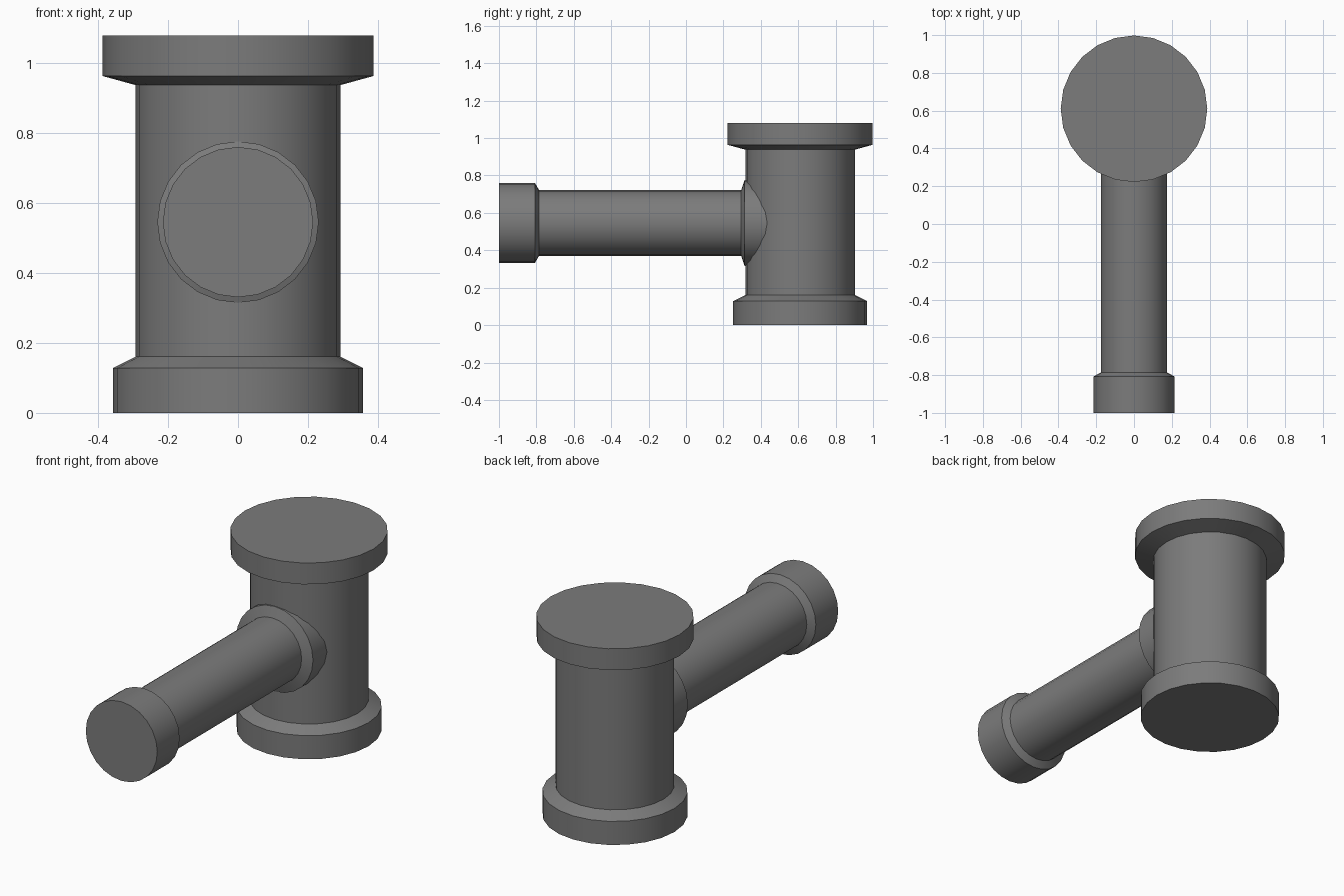
import bpy, bmesh, math
from mathutils import Matrix

if "Cube" in bpy.data.objects:
    bpy.data.objects.remove(bpy.data.objects["Cube"], do_unlink=True)

SIDES = 24
grey = bpy.data.materials.new("dark grey")
grey.use_nodes = True
colour = (0.2, 0.2, 0.2, 1)
grey.diffuse_color = colour
grey.node_tree.nodes["Principled BSDF"].inputs["Base Color"].default_value = colour


def lathe(name, profile, placement):
    """Turn (radius, height) pairs about the local z axis and cap both ends."""
    bm = bmesh.new()
    rings = []
    for radius, height in profile:
        ring = []
        for i in range(SIDES):
            a = math.tau * i / SIDES
            ring.append(bm.verts.new((radius * math.cos(a), radius * math.sin(a), height)))
        rings.append(ring)
    for low, high in zip(rings, rings[1:]):
        for i in range(SIDES):
            j = (i + 1) % SIDES
            bm.faces.new((low[i], low[j], high[j], high[i]))
    bm.faces.new(rings[0][::-1])
    bm.faces.new(rings[-1])
    bm.transform(placement)
    bmesh.ops.recalc_face_normals(bm, faces=bm.faces)
    mesh = bpy.data.meshes.new(name)
    bm.to_mesh(mesh)
    bm.free()
    mesh.materials.append(grey)
    obj = bpy.data.objects.new(name, mesh)
    bpy.context.collection.objects.link(obj)
    bpy.ops.object.select_all(action='DESELECT')
    obj.select_set(True)
    bpy.context.view_layer.objects.active = obj
    # keep the chamfers crisp, smooth only around the barrel
    bpy.ops.object.shade_smooth_by_angle(angle=math.radians(17))
    return obj


# Upright body with a chamfered base and a wider top flange
upright = Matrix.Translation((0, 0.61, 0))
lathe("upright_body", [(0.358, 0), (0.358, 0.128), (0.293, 0.161), (0.293, 0.938),
                       (0.388, 0.964), (0.388, 1.08)], upright)

# Side arm with an end cap and a collar that runs into the body
along_y = Matrix.Translation((0, 0, 0.546)) @ Matrix.Rotation(-math.pi / 2, 4, 'X')
lathe("side_arm", [(0.215, -1), (0.215, -0.808), (0.176, -0.786), (0.176, 0.295),
                   (0.231, 0.314), (0.231, 0.5)], along_y)
